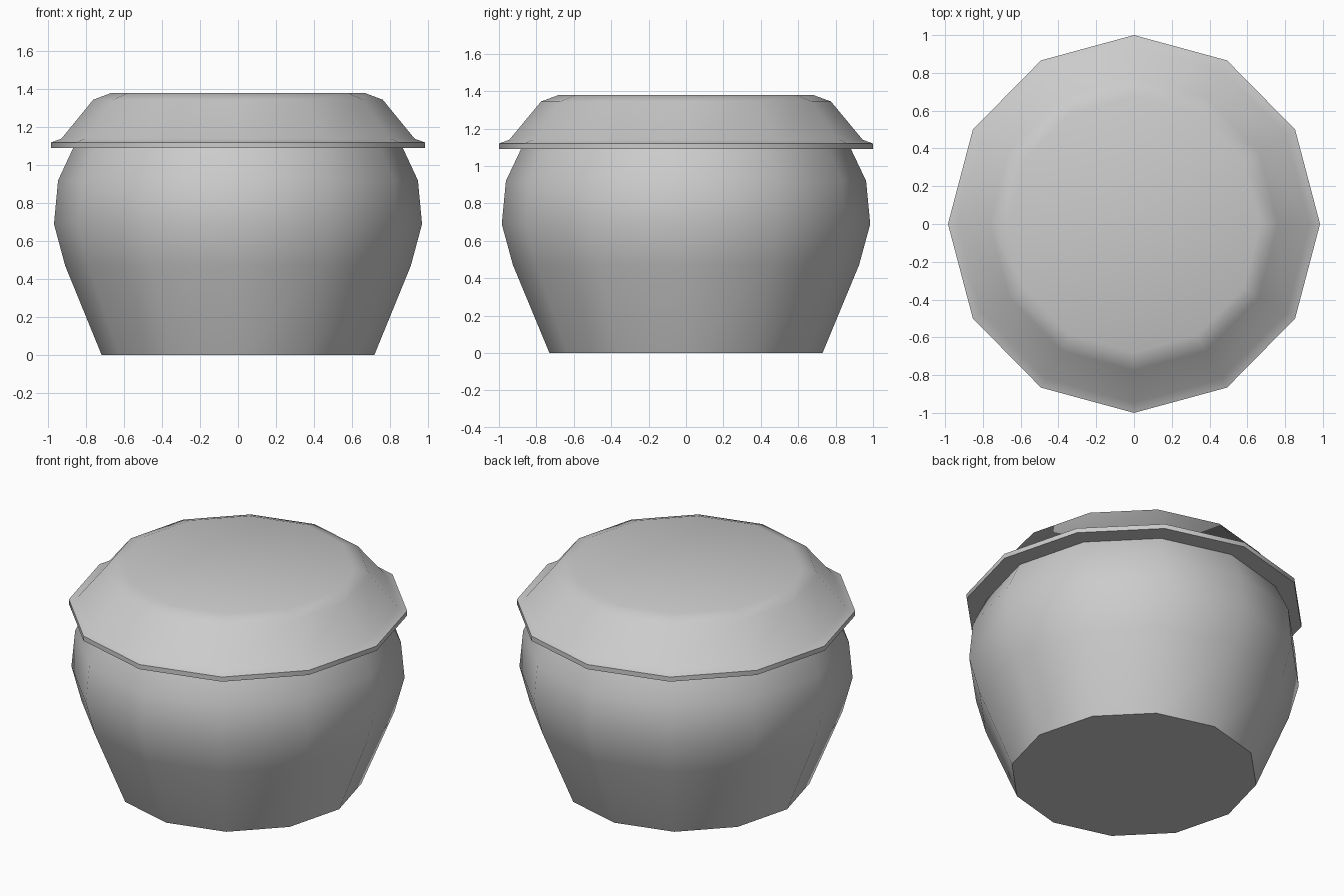
import bpy, bmesh, math

if "Cube" in bpy.data.objects:
    bpy.data.objects.remove(bpy.data.objects["Cube"])

SIDES = 12
X_SCALE = 0.985  # footprint is slightly narrower across x


def lathe(name, profile):
    """Revolve (radius, z) points into a capped 12-sided solid."""
    bm = bmesh.new()
    rings = []
    for r, z in profile:
        angles = [2 * math.pi * i / SIDES for i in range(SIDES)]
        rings.append([bm.verts.new((r * X_SCALE * math.cos(a), r * math.sin(a), z)) for a in angles])
    for low, high in zip(rings, rings[1:]):
        for i in range(SIDES):
            j = (i + 1) % SIDES
            bm.faces.new((low[i], low[j], high[j], high[i]))
    bm.faces.new(rings[0][::-1])
    bm.faces.new(rings[-1])
    bmesh.ops.recalc_face_normals(bm, faces=bm.faces)
    mesh = bpy.data.meshes.new(name)
    bm.to_mesh(mesh)
    bm.free()
    obj = bpy.data.objects.new(name, mesh)
    bpy.context.collection.objects.link(obj)
    bpy.ops.object.select_all(action='DESELECT')
    obj.select_set(True)
    bpy.context.view_layer.objects.active = obj
    bpy.ops.object.shade_smooth_by_angle(angle=math.radians(55))
    return obj


# Rounded pot body, tucked under the lid
lathe("pot_body", [(0.73, 0), (0.925, 0.47), (0.985, 0.69), (0.963, 0.92), (0.88, 1.095)])

# Lid with a thin overhanging rim, sloped sides and a flat top
lathe("pot_lid", [(0.87, 1.09), (1.0, 1.09), (1.0, 1.12), (0.945, 1.14),
                  (0.775, 1.345), (0.68, 1.38)])
